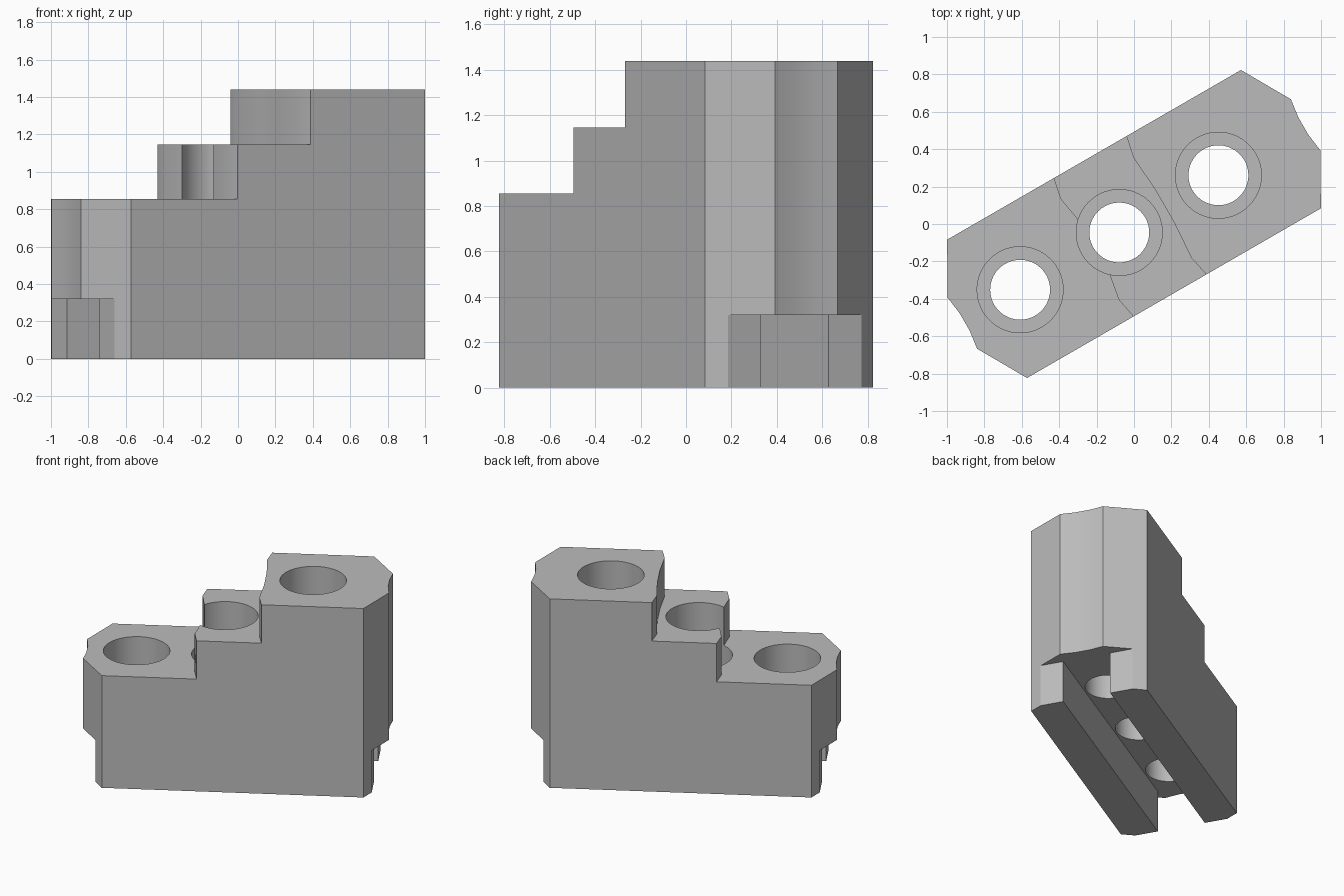
import bpy, bmesh, math
from mathutils import Matrix

if "Cube" in bpy.data.objects:
    bpy.data.objects.remove(bpy.data.objects["Cube"])

TURN = Matrix.Rotation(math.radians(30), 4, 'Z')

steel = bpy.data.materials.new("grey_steel")
steel.use_nodes = True
GREY = (0.5, 0.5, 0.5, 1)
steel.diffuse_color = GREY
steel.node_tree.nodes["Principled BSDF"].inputs["Base Color"].default_value = GREY


def prism(name, outline, z0, z1):
    """Extrude a counter-clockwise outline, drawn along the block, and turn it."""
    bm = bmesh.new()
    face = bm.faces.new([bm.verts.new((u, v, z0)) for u, v in outline])
    top = bmesh.ops.extrude_face_region(bm, geom=[face])["geom"]
    for vert in (g for g in top if isinstance(g, bmesh.types.BMVert)):
        vert.co.z = z1
    bmesh.ops.recalc_face_normals(bm, faces=bm.faces[:])
    bm.transform(TURN)
    mesh = bpy.data.meshes.new(name)
    bm.to_mesh(mesh)
    bm.free()
    mesh.materials.append(steel)
    obj = bpy.data.objects.new(name, mesh)
    bpy.context.collection.objects.link(obj)
    return obj


def rect(u0, u1, v0, v1):
    return [(u0, v0), (u1, v0), (u1, v1), (u0, v1)]


def circle(u, radius, n=64):
    return [(u + radius * math.cos(math.tau * i / n),
             radius * math.sin(math.tau * i / n)) for i in range(n)]


# Block footprint: chamfered corners and shallow hollow ends
end = [(0.907, -0.427), (1.06, -0.158), (1.046, -0.053),
       (1.046, 0.053), (1.06, 0.158), (0.907, 0.427)]
block = prism("stepped_block", end + [(-u, -v) for u, v in end], 0, 1.44)

cutters = []


def cut(name, outline, z0, z1):
    cutters.append(prism(name, outline, z0, z1))


# Two steps with scalloped risers
lower = [(-0.25, 0.427), (-0.273, 0.31), (-0.248, 0.17)]
upper = [(0.2, 0.427), (0.175, 0.31), (0.19, 0.1)]
for name, half, z in (("lower_step", lower, 0.855), ("upper_step", upper, 1.147)):
    u = half[0][0]
    wall = [(u, 0.6)] + half
    riser = [(a, -b) for a, b in wall] + wall[::-1]
    cut(name + "_cutter", [(-1.5, -0.6)] + riser + [(-1.5, 0.6)], z, 2)

# Lengthwise channel and undercut ends leave two rails
cut("channel_cutter", rect(-1.5, 1.5, -0.173, 0.173), -0.5, 0.32)
for name, u0, u1 in (("right", -1.5, -0.957), ("left", 0.957, 1.5)):
    cut(name + "_undercut_cutter", rect(u0, u1, -0.6, 0.6), -0.5, 0.32)

# Counterbored bolt holes
for i in (-1, 0, 1):
    u = -0.091 + 0.612 * i
    cut("bolt_hole_cutter", circle(u, 0.16), 0.1, 2)
    cut("counterbore_cutter", circle(u, 0.23), 0.55, 2.1)

bpy.ops.object.select_all(action='DESELECT')
bpy.context.view_layer.objects.active = block
block.select_set(True)
for cutter in cutters:
    mod = block.modifiers.new("cut", 'BOOLEAN')
    mod.operation = 'DIFFERENCE'
    mod.solver = 'EXACT'
    mod.object = cutter
    bpy.ops.object.modifier_apply(modifier=mod.name)
for cutter in cutters:
    bpy.data.objects.remove(cutter)

bpy.ops.object.shade_smooth_by_angle(angle=math.radians(25))
